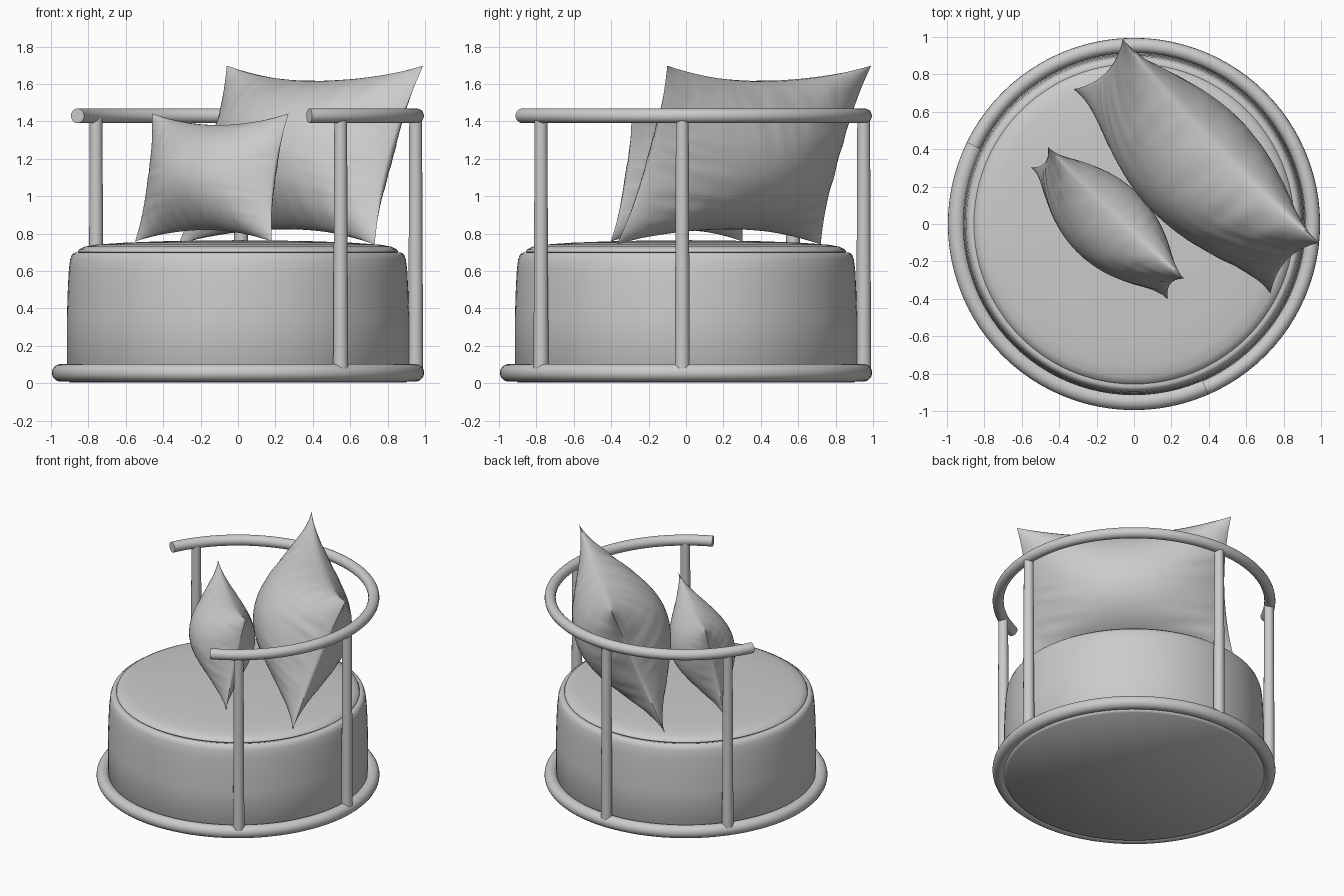
import bpy, bmesh, math
from mathutils import Vector, Matrix, noise

if "Cube" in bpy.data.objects:
    bpy.data.objects.remove(bpy.data.objects["Cube"])


def add_mesh(name, bm, angle=40):
    bmesh.ops.recalc_face_normals(bm, faces=bm.faces)
    me = bpy.data.meshes.new(name)
    bm.to_mesh(me)
    bm.free()
    ob = bpy.data.objects.new(name, me)
    bpy.context.collection.objects.link(ob)
    bpy.ops.object.select_all(action='DESELECT')
    bpy.context.view_layer.objects.active = ob
    ob.select_set(True)
    bpy.ops.object.shade_smooth_by_angle(angle=math.radians(angle))
    return ob


def ring_tube(name, radius, thick, z, a0, a1, n=96, sides=20):
    """Round tube following a horizontal arc; closed when it spans a full turn."""
    full = abs(a1 - a0) >= 360
    bm = bmesh.new()
    rows = []
    for i in range(n if full else n + 1):
        a = math.radians(a0 + (a1 - a0) * i / n)
        row = []
        for j in range(sides):
            t = 2 * math.pi * j / sides
            r = radius + thick * math.cos(t)
            row.append(bm.verts.new((r * math.cos(a), r * math.sin(a), z + thick * math.sin(t))))
        rows.append(row)
    for i in range(n):
        p, q = rows[i], rows[(i + 1) % len(rows)]
        for j in range(sides):
            k = (j + 1) % sides
            bm.faces.new((p[j], q[j], q[k], p[k]))
    if not full:
        bm.faces.new(rows[0])
        bm.faces.new(rows[-1])
    return add_mesh(name, bm)


def lathe(name, profile, steps=96):
    bm = bmesh.new()
    vs = [bm.verts.new((r, 0, z)) for r, z in profile]
    es = [bm.edges.new(e) for e in zip(vs, vs[1:])]
    bmesh.ops.spin(bm, geom=vs + es, cent=(0, 0, 0), axis=(0, 0, 1),
                   angle=2 * math.pi, steps=steps, use_merge=True)
    bmesh.ops.remove_doubles(bm, verts=bm.verts, dist=1e-4)
    return add_mesh(name, bm, 50)


def pillow(name, centre, across, up, half_thick, seed):
    """Stuffed pillow; across and up are half-size vectors of its corner frame."""
    c, U, V = Vector(centre), Vector(across), Vector(up)
    N = U.cross(V).normalized()
    size = U.length
    bm = bmesh.new()
    nu, nv = 80, 64
    for side in (1, -1):
        grid = []
        for i in range(nu + 1):
            u = math.sin((2 * i / nu - 1) * math.pi / 2) * 0.5 + (2 * i / nu - 1) * 0.5
            row = []
            for j in range(nv + 1):
                v = math.sin((2 * j / nv - 1) * math.pi / 2) * 0.5 + (2 * j / nv - 1) * 0.5
                fu, fv = max(0, 1 - u * u), max(0, 1 - v * v)
                t = half_thick * fu ** 0.85 * fv ** 0.7
                # gathers along the seams, soft creases elsewhere
                edge = min(1, 6 * fu * fv)
                gather = (noise.noise((u * 9, v * 1.5, seed + side)) * v * v
                          + noise.noise((u * 1.5, v * 8, seed + 5 + side)) * u * u)
                t += size * edge * 0.02 * gather * (fu * fv) ** 0.3
                p = c + U * (u * (1 - 0.08 * fv)) + V * (v * (1 - 0.18 * fu)) + N * (side * t)
                row.append(bm.verts.new(p))
            grid.append(row)
        for i in range(nu):
            for j in range(nv):
                bm.faces.new((grid[i][j], grid[i + 1][j], grid[i + 1][j + 1], grid[i][j + 1]))
    bmesh.ops.remove_doubles(bm, verts=bm.verts, dist=1e-5)
    return add_mesh(name, bm, 75)


# Frame: floor ring and open arm rail
ring_tube("base_ring", 0.948, 0.047, 0.056, 0, 360)
ring_tube("arm_rail", 0.955, 0.039, 1.43, -66.5, 154)

# Four posts, mirrored about the chair's diagonal axis
for i, ang in enumerate((-54.7, -1.2, 89.0, 143.0)):
    a = math.radians(ang)
    bm = bmesh.new()
    bmesh.ops.create_cone(bm, cap_ends=True, segments=24, radius1=0.040, radius2=0.034, depth=1.34,
                          matrix=Matrix.Translation((0.95 * math.cos(a), 0.95 * math.sin(a), 0.75)))
    add_mesh(f"post_{i + 1}", bm)

# Upholstered drum and its domed top panel
lathe("seat_drum", [(0, 0.003), (0.90, 0.003), (0.915, 0.02), (0.915, 0.35), (0.91, 0.5), (0.905, 0.6),
                    (0.898, 0.66), (0.888, 0.688), (0.872, 0.7), (0.85, 0.695), (0.8, 0.68), (0, 0.68)])
lathe("seat_top", [(0, 0.68), (0.84, 0.69), (0.856, 0.703), (0.85, 0.715), (0.82, 0.73), (0.76, 0.741),
                   (0.6, 0.752), (0.35, 0.761), (0, 0.765)])

# Scatter pillows leaning on the rail
pillow("large_pillow", (0.335, 0.31, 1.22), (0.525, -0.545, 0), (0.13, 0.135, 0.478), 0.335, 1)
pillow("small_pillow", (-0.14, 0.005, 1.10), (0.365, -0.352, 0), (0.045, 0.055, 0.342), 0.225, 9)
